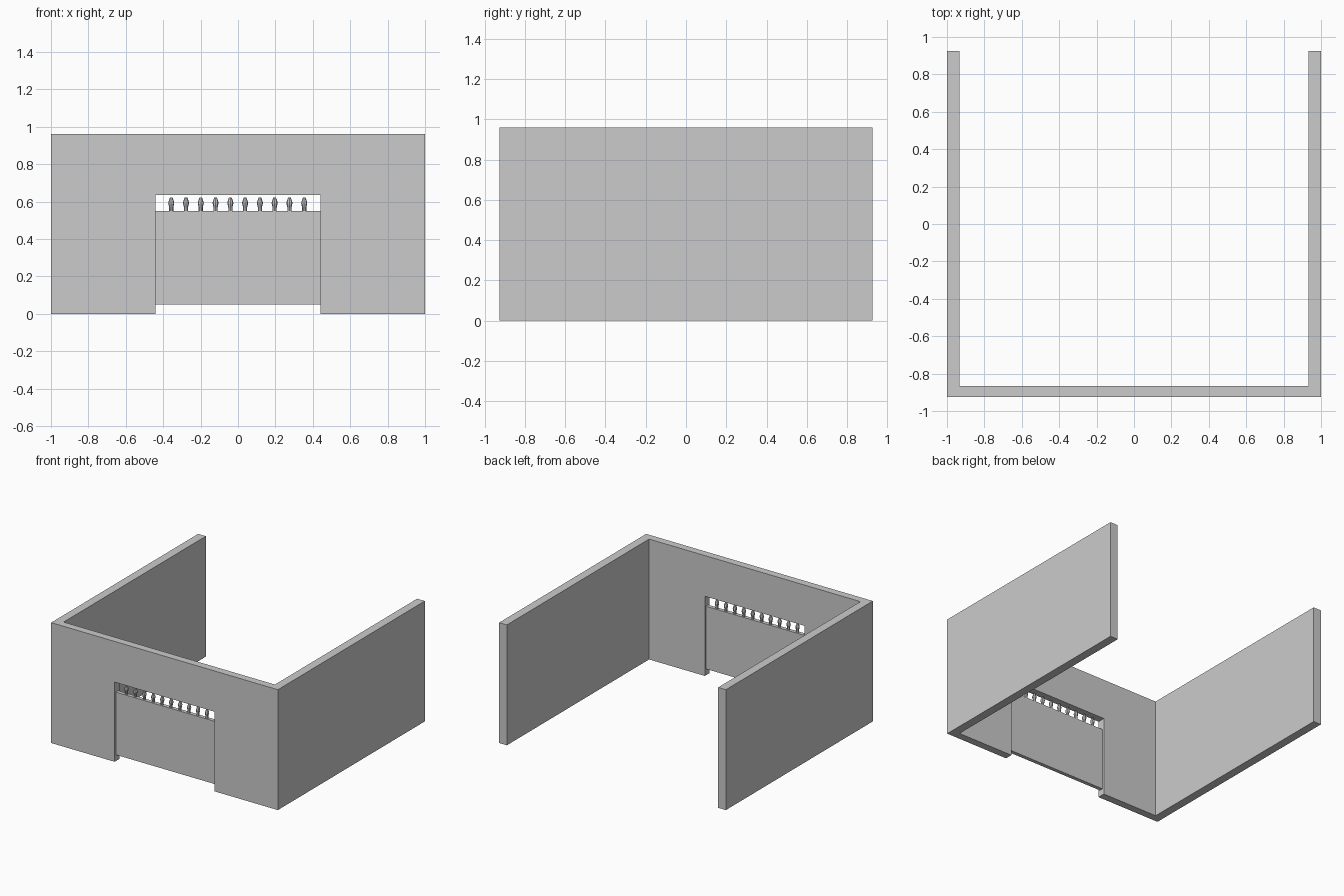
import bpy, bmesh, math

if "Cube" in bpy.data.objects:
    bpy.data.objects.remove(bpy.data.objects["Cube"])

HX, HY, H = 1.0, 0.926, 0.96      # outer half sizes and wall height
IX, IY = 0.932, -0.866            # inner faces of the side and front walls
GATE_X, GATE_TOP = 0.44, 0.635    # opening half width and height
GATE_Y = (-HY + IY) / 2


def finish(name, bm):
    bmesh.ops.recalc_face_normals(bm, faces=bm.faces)
    mesh = bpy.data.meshes.new(name)
    bm.to_mesh(mesh)
    bm.free()
    obj = bpy.data.objects.new(name, mesh)
    bpy.context.collection.objects.link(obj)
    return obj


def prism(name, outline, to3d, offset):
    """Extrude a closed 2D outline along an offset vector."""
    bm = bmesh.new()
    face = bm.faces.new([bm.verts.new(to3d(a, b)) for a, b in outline])
    ext = bmesh.ops.extrude_face_region(bm, geom=[face])["geom"]
    verts = [v for v in ext if isinstance(v, bmesh.types.BMVert)]
    bmesh.ops.translate(bm, verts=verts, vec=offset)
    return finish(name, bm)


def box(name, x0, x1, y0, y1, z0, z1):
    rect = [(x0, y0), (x1, y0), (x1, y1), (x0, y1)]
    return prism(name, rect, lambda a, b: (a, b, z0), (0, 0, z1 - z0))


# U-shaped wall with the gate opening cut through the front
u_plan = [(-HX, -HY), (HX, -HY), (HX, HY), (IX, HY),
          (IX, IY), (-IX, IY), (-IX, HY), (-HX, HY)]
walls = prism("walls", u_plan, lambda a, b: (a, b, 0), (0, 0, H))
cutter = box("opening_cutter", -GATE_X, GATE_X, -HY - 0.1, IY + 0.1, -0.1, GATE_TOP)
cutter.hide_render = True
cutter.hide_viewport = True
cut = walls.modifiers.new("opening", 'BOOLEAN')
cut.operation = 'DIFFERENCE'
cut.solver = 'EXACT'
cut.object = cutter

# Gate panel raised slightly off the ground
box("gate_panel", -GATE_X, GATE_X, GATE_Y - 0.015, GATE_Y + 0.015, 0.05, 0.55)

# Row of turned spikes on top of the gate
profile = [(0.011, 0.55), (0.011, 0.568), (0.016, 0.590), (0.0155, 0.597), (0.007, 0.622)]
SIDES = 8


def spike(name, x):
    bm = bmesh.new()
    rings = []
    for r, z in profile:
        angles = [2 * math.pi * i / SIDES for i in range(SIDES)]
        rings.append([bm.verts.new((x + r * math.cos(a), GATE_Y + r * math.sin(a), z))
                      for a in angles])
    for low, high in zip(rings, rings[1:]):
        for i in range(SIDES):
            j = (i + 1) % SIDES
            bm.faces.new((low[i], low[j], high[j], high[i]))
    bm.faces.new(rings[0])
    bm.faces.new(rings[-1])
    finish(name, bm)


for n in range(10):
    spike(f"gate_spike_{n + 1}", -0.357 + n * 0.079)
